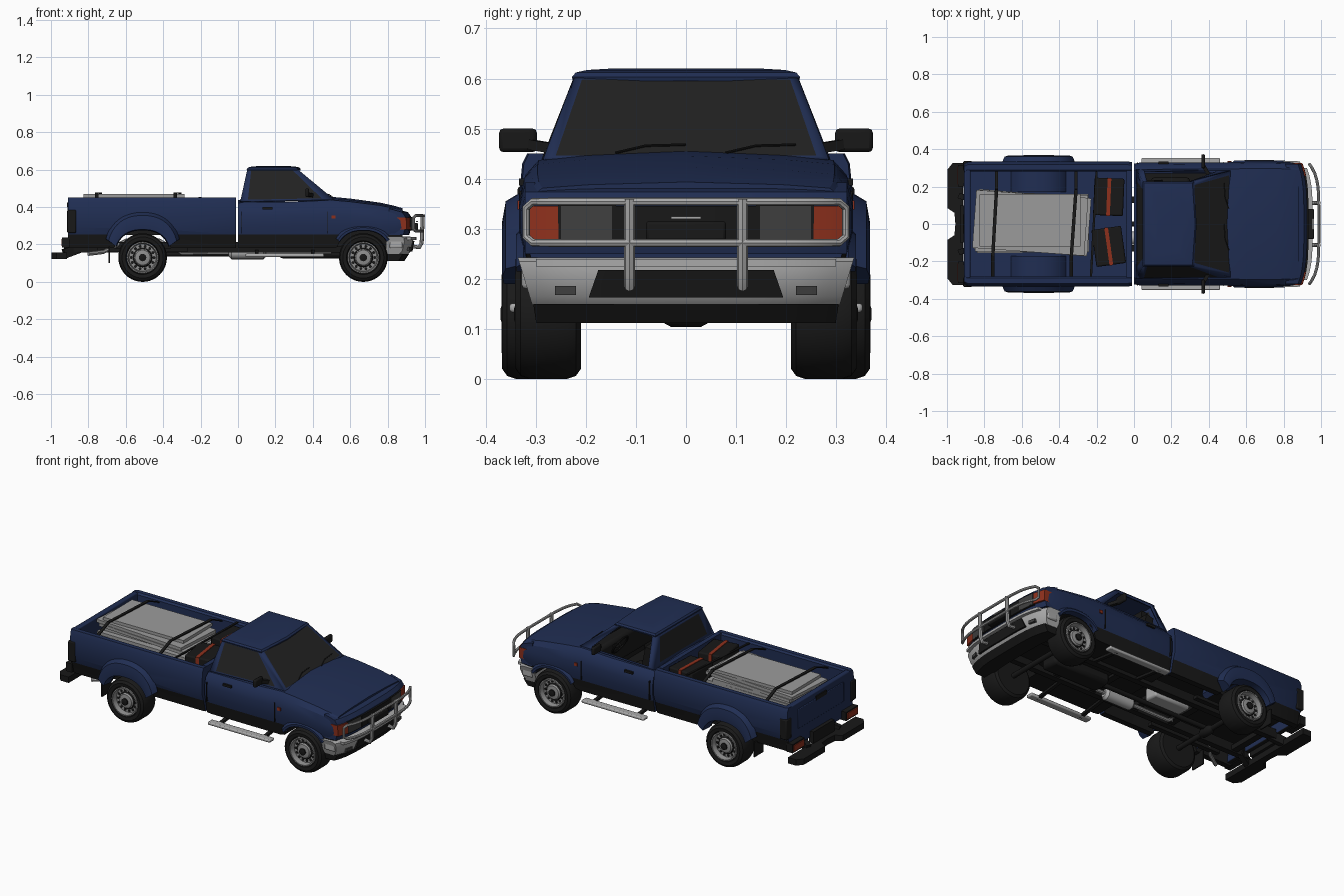
import bpy, bmesh, math
from mathutils import Vector

if "Cube" in bpy.data.objects:
    bpy.data.objects.remove(bpy.data.objects["Cube"])


def material(name, *rgb):
    m = bpy.data.materials.new(name)
    m.diffuse_color = (*rgb, 1)
    m.use_nodes = True
    m.node_tree.nodes["Principled BSDF"].inputs["Base Color"].default_value = m.diffuse_color
    return m


BLUE = material("navy_paint", .0145, .027, .086)
BLACK = material("black_trim", .009, .009, .009)
TYRE = material("tyre_rubber", .010, .010, .010)
GLASS = material("dark_glass", .0155, .0155, .0155)
SILVER = material("silver_metal", .40, .40, .40)
STEEL = material("steel_rim", .27, .27, .27)
BOARD = material("pale_boards", .33, .33, .33)
LENS = material("grey_lens", .05, .05, .05)
RED = material("red_orange", .27, .03, .012)


def make(name, verts, faces, mats, mirror=False, rule=None, bevel=0):
    mats = mats if isinstance(mats, list) else [mats]
    verts, faces = [tuple(v) for v in verts], list(faces)
    if mirror:
        n = len(verts)
        verts += [(x, -y, z) for x, y, z in verts]
        faces += [tuple(i + n for i in reversed(f)) for f in faces]
    me = bpy.data.meshes.new(name)
    me.from_pydata(verts, [], faces)
    bm = bmesh.new()
    bm.from_mesh(me)
    bmesh.ops.recalc_face_normals(bm, faces=bm.faces)
    bm.to_mesh(me)
    bm.free()
    for m in mats:
        me.materials.append(m)
    if rule:
        for p in me.polygons:
            p.material_index = rule(p)
    ob = bpy.data.objects.new(name, me)
    bpy.context.collection.objects.link(ob)
    if bevel:
        b = ob.modifiers.new("bevel", 'BEVEL')
        b.width, b.segments = bevel, 2
    return ob


def loft(name, rings, mats, **kw):
    n = len(rings[0])
    verts = [p for r in rings for p in r]
    faces = [(j * n + i, j * n + (i + 1) % n, (j + 1) * n + (i + 1) % n, (j + 1) * n + i)
             for j in range(len(rings) - 1) for i in range(n)]
    faces += [tuple(range(n))[::-1], tuple(range(len(verts) - n, len(verts)))]
    return make(name, verts, faces, mats, **kw)


def box(name, x0, x1, y0, y1, z0, z1, mats, **kw):
    ring = lambda z: [(x0, y0, z), (x1, y0, z), (x1, y1, z), (x0, y1, z)]
    return loft(name, [ring(z0), ring(z1)], mats, **kw)


def bar(name, p, q, w, h, mats, **kw):
    p, q = Vector(p), Vector(q)
    d = (q - p).normalized()
    s = d.cross(Vector((0, 0, 1)) if abs(d.z) < .9 else Vector((1, 0, 0))).normalized()
    u = s.cross(d)
    ring = lambda c: [c + s * a * w / 2 + u * b * h / 2 for a, b in ((-1, -1), (1, -1), (1, 1), (-1, 1))]
    return loft(name, [ring(p), ring(q)], mats, **kw)


def lathe(name, profile, c, mats, axis='Y', n=32, **kw):
    def pt(r, h, a):
        u, v = r * math.cos(a), r * math.sin(a)
        return (c[0] + u, c[1] + h, c[2] + v) if axis == 'Y' else (c[0] + h, c[1] + u, c[2] + v)
    return loft(name, [[pt(r, h, math.tau * i / n) for i in range(n)] for r, h in profile], mats, **kw)


# Profile in x-z swept across y, curving back towards the sides; taper narrows the lower points
def bowed(name, profile, y0, y1, k, mats, n=14, taper=0, **kw):
    ys = [y0 + (y1 - y0) * i / n for i in range(n + 1)]
    top = max(z for _, z in profile)
    return loft(name, [[(x - k * (abs(y) / .33) ** 4, y * (1 - taper * (top - z)), z) for x, z in profile] for y in ys],
                mats, **kw)


def tube(name, pts, r, mat, closed=False, mirror=False):
    cu = bpy.data.curves.new(name, 'CURVE')
    cu.dimensions, cu.bevel_depth, cu.bevel_resolution, cu.use_fill_caps = '3D', r, 2, True
    for s in ((1, -1) if mirror else (1,)):
        sp = cu.splines.new('POLY')
        sp.points.add(len(pts) - 1)
        for p, (x, y, z) in zip(sp.points, pts):
            p.co = (x, y * s, z, 1)
        sp.use_cyclic_u = closed
    tmp = bpy.data.objects.new(name + "_curve", cu)
    bpy.context.collection.objects.link(tmp)
    me = bpy.data.meshes.new_from_object(tmp.evaluated_get(bpy.context.evaluated_depsgraph_get()))
    bpy.data.objects.remove(tmp)
    me.materials.clear()
    me.materials.append(mat)
    ob = bpy.data.objects.new(name, me)
    bpy.context.collection.objects.link(ob)
    return ob


def cut(ob, cutter):
    m = ob.modifiers.new("cut", 'BOOLEAN')
    m.object, m.operation, m.solver = cutter, 'DIFFERENCE', 'EXACT'
    bpy.context.view_layer.objects.active = ob
    bpy.ops.object.modifier_apply(modifier=m.name)
    bpy.data.objects.remove(cutter)


PAINT = [BLUE, BLACK]
low = lambda p: int(p.center.z < .253)
inner = lambda p: 1
FX, RX, WZ = .67, -.51, .13
mirrored = lambda half: half + [(-y, z) for y, z in reversed(half) if y > 0]

# Lower cab, fenders and hood
rings = []
for x, w, t, zb in ((0, .322, .43, .18), (.03, .328, .435, .18), (.3, .33, .437, .18), (.5, .33, .447, .18),
                    (.6, .333, .438, .2), (.76, .333, .417, .2), (.84, .33, .40, .2), (.88, .322, .388, .2)):
    half = [(.93 * w, zb), (.97 * w, .253)]
    half += [(a * w, .253 + (t - .253) * f) for a, f in ((1, .25), (1, .55), (.97, .8), (.89, .95), (.6, 1), (0, 1.04))]
    rings.append([(x, y, z) for y, z in mirrored(half)])
body = loft("cab_body", rings, PAINT, rule=low)
cut(body, lathe("arch_cutter", [(.152, .19), (.152, .42)], (FX, 0, WZ), PAINT, mirror=True, rule=inner))
cut(body, box("cabin_cutter", .03, .47, -.27, .27, .22, .6, PAINT, rule=inner))
bowed("nose", [(.84, .25), (.915, .25), (.928, .3), (.924, .352), (.908, .373), (.84, .392)], -.322, .322, .035, BLUE)

# Greenhouse panels with inset windows
def panel(name, a, b, c, d, u0, u1, v0, v1, glass=True):
    a, b, c, d = map(Vector, (a, b, c, d))
    P = lambda u, v: (a.lerp(b, u)).lerp(d.lerp(c, u), v)
    verts = [a, b, c, d, P(u0, v0), P(u1, v0), P(u1, v1), P(u0, v1)]
    faces = [(0, 1, 5, 4), (1, 2, 6, 5), (2, 3, 7, 6), (3, 0, 4, 7)] + ([(4, 5, 6, 7)] if glass else [])
    ob = make(name, verts, faces, [BLUE, GLASS], rule=lambda p: int(p.index == 4))
    ob.modifiers.new("thickness", 'SOLIDIFY').thickness = .01


rb, fb, ft, rt = (.012, .292, .43), (.515, .285, .44), (.318, .224, .603), (.05, .224, .603)
neg = lambda p: (p[0], -p[1], p[2])
panel("windshield", neg(fb), fb, ft, neg(ft), .04, .96, .04, .97)
panel("rear_window", neg(rb), rb, rt, neg(rt), .1, .9, .12, .88)
panel("right_window", neg(rb), neg(fb), neg(ft), neg(rt), .08, .88, .05, .95)
panel("left_window", rb, fb, ft, rt, .08, .88, .05, .95, glass=False)
roof = lambda i, z: [(.046 + i, -.228 + i, z), (.32 - i, -.228 + i, z), (.335 - i, 0, z), (.32 - i, .228 - i, z), (.046 + i, .228 - i, z)]
loft("roof", [roof(.002, .595), roof(0, .603), roof(.008, .612), roof(.03, .617), roof(.08, .62)], BLUE)
for y in (-.06, .16):
    tube("wiper", [(.508, y - .08, .452), (.488, y - .02, .466), (.483, y + .06, .468)], .0025, BLACK)

# Cabin interior
box("seat_base", .09, .30, .02, .25, .22, .32, BLACK, mirror=True, bevel=.02)
bar("seat_back", (.13, .135, .3), (.085, .135, .52), .2, .05, BLACK, mirror=True)
bar("head_rest", (.085, .135, .52), (.08, .135, .57), .1, .04, BLACK, mirror=True)
box("dashboard", .39, .47, -.265, .265, .3, .45, BLACK, bevel=.02)
tube("steering_wheel", [(.35 - .03 * math.sin(a), .135 + .06 * math.cos(a), .435 + .052 * math.sin(a))
                        for a in [math.tau * i / 20 for i in range(20)]], .006, BLACK, closed=True)
bar("steering_column", (.35, .135, .435), (.42, .135, .40), .02, .02, BLACK)

# Mirrors, handles, markers, door seams, step bars
box("side_mirror", .36, .38, .298, .373, .453, .5, BLACK, mirror=True, bevel=.008)
bar("mirror_arm", (.40, .262, .46), (.372, .31, .468), .02, .02, BLACK, mirror=True)
box("door_handle", .13, .185, .322, .333, .386, .4, BLACK, mirror=True)
box("side_marker", .5, .52, .322, .336, .338, .356, RED, mirror=True)
for x in (.015, .475):
    box("door_seam", x, x + .004, .31, .332, .26, .375, BLACK, mirror=True)
bar("step_bar", (.04, .33, .142), (.46, .33, .142), .045, .018, SILVER, mirror=True, bevel=.006)
for x in (.1, .4):
    bar("step_bracket", (x, .14, .165), (x, .33, .14), .02, .015, BLACK, mirror=True)

# Cargo bed
half = [(.255, .25), (.265, .18), (.30, .18), (.318, .253), (.331, .29), (.334, .36), (.327, .43), (.317, .45),
        (.29, .45), (.28, .44), (.28, .285)]
ring = half + [(-y, z) for y, z in reversed(half)]
bed = loft("cargo_bed", [[(x, y * s, z) for y, z in ring] for x, s in ((-.908, .97), (-.89, 1), (-.03, 1), (-.012, .99))],
           PAINT, rule=low)
cut(bed, lathe("arch_cutter", [(.16, .2), (.16, .42)], (RX, 0, WZ), PAINT, mirror=True, rule=inner))
box("bed_front_wall", -.04, -.012, -.285, .285, .25, .45, BLUE)
box("tailgate", -.908, -.875, -.29, .29, .19, .45, PAINT, rule=low, bevel=.006)
box("tailgate_panel", -.912, -.9, -.22, .22, .29, .41, BLUE, bevel=.004)
box("tailgate_handle", -.915, -.9, -.05, .05, .4, .425, BLACK)
box("corner_lamp", -.913, -.865, .285, .336, .262, .385, BLACK, mirror=True, bevel=.006)

# Wheel flares and bed wheel wells
def arch(name, cx, steps, mats, n=20, a0=20):
    rings = []
    for i in range(n + 1):
        a = math.radians(a0 + (180 - 2 * a0) * i / n)
        c, s = math.cos(a), math.sin(a)
        rings.append([(cx + rx * math.copysign(abs(c) ** .85, c), y, WZ + rz * s ** .85) for rx, rz, y in steps])
    loft(name, rings, mats, mirror=True)


arch("rear_flare", RX, [(.145, .145, .3), (.15, .15, .364), (.17, .185, .367), (.192, .225, .36), (.208, .246, .325)], BLUE)
arch("front_flare", FX, [(.143, .143, .3), (.146, .146, .338), (.156, .16, .339), (.168, .174, .325)], BLUE, a0=32)
arch("wheel_well", RX, [(.16, .16, .17), (.16, .16, .3), (.185, .225, .3), (.185, .225, .17)], BLUE)
box("mud_flap", -.692, -.685, .24, .33, .1, .19, BLACK, mirror=True)

# Wheels
for tag, cx, y0, w in (("front", FX, .21, .13), ("rear", RX, .235, .132)):
    c = (cx, y0, WZ)
    lathe(tag + "_tyre", [(.08, 0), (.11, 0), (.124, .01), (.13, .028), (.13, w - .028), (.124, w - .01), (.11, w),
                          (.09, w - .003), (.083, w - .05)], c, TYRE, n=40, mirror=True)
    lathe(tag + "_rim", [(.084, w - .04), (.085, w), (.078, w + .001), (.072, w - .028), (.05, w - .028),
                         (.04, w - .012), (.022, w - .008)], c, STEEL, mirror=True)
    lathe(tag + "_rim_groove", [(.052, w - .032), (.052, w - .026), (.046, w - .019), (.04, w - .03)], c, BLACK, mirror=True)
    lathe(tag + "_hub", [(.02, w - .02), (.02, w), (.012, w + .003)], c, BLACK, n=16, mirror=True)
    for i in range(14):
        a = math.tau * i / 14
        lathe(tag + "_rim_hole", [(.008, w - .03), (.008, w - .026)],
              (cx + .061 * math.cos(a), y0, WZ + .061 * math.sin(a)), BLACK, n=10, mirror=True)
    lathe(tag + "_axle", [(.015, -.25), (.015, .25)], (cx, 0, WZ), BLACK, n=12)

# Front face, bumper and guard
rect = lambda x0, x1, z0, z1: [(x0, z0), (x1, z0), (x1, z1), (x0, z1)]
bowed("grille", rect(.9, .934, .275, .345), -.14, .14, .035, BLACK)
bowed("head_lamp", rect(.9, .933, .28, .345), .148, .25, .035, LENS, n=4, mirror=True)
bowed("lamp_divider", rect(.9, .932, .275, .348), .14, .256, .035, BLACK, n=4, mirror=True)
bowed("turn_lamp", [(.87, .28), (.934, .28), (.932, .345), (.87, .345)], .256, .325, .035, RED, n=4, taper=.1, mirror=True)
bowed("front_bumper", [(.84, .15), (.91, .148), (.926, .165), (.938, .215), (.935, .235), (.92, .243), (.84, .243)],
      -.336, .336, .045, SILVER, n=20, taper=.9)
box("bumper_wing", .81, .88, .295, .328, .18, .24, SILVER, mirror=True, bevel=.008)
bowed("bumper_intake", [(.9, .163), (.933, .163), (.943, .218), (.9, .218)], -.175, .175, .045, BLACK, taper=-2)
bowed("fog_lamp", rect(.9, .936, .168, .186), .22, .262, .045, LENS, n=3, mirror=True)
bowed("front_valance", [(.8, .112), (.89, .112), (.915, .15), (.8, .15)], -.305, .305, .045, BLACK, taper=.5)
box("winch", .92, .962, -.08, .08, .276, .315, BLACK, bevel=.006)
bar("winch_plate", (.958, -.03, .322), (.958, .03, .322), .01, .005, SILVER)
gx = lambda y: .988 - .05 * (abs(y) / .32) ** 5
ys = [-.305 + .61 * i / 18 for i in range(19)]
tube("guard_loop", [(gx(y), y, .354) for y in ys] + [(gx(.32), .319, .342), (gx(.32), .319, .284)]
     + [(gx(y), y, .272) for y in reversed(ys)] + [(gx(.32), -.319, .284), (gx(.32), -.319, .342)], .008, SILVER, closed=True)
tube("guard_post", [(.93, .113, .19), (.97, .113, .185), (.982, .113, .21), (.988, .113, .36)], .011, SILVER, mirror=True)
bowed("guard_lower_bar", rect(.93, .955, .225, .24), -.3, .3, .045, SILVER)

# Rear step bumper and lamps
plate = [(-.915, 0, 0), (-.955, 0, 0), (-.96, .06, 0), (-.998, .085, 0), (-.998, .29, 0), (-.97, .325, 0), (-.915, .325, 0)]
loft("rear_bumper", [[(x, y, z) for x, y, _ in plate] for z in (.122, .158)], BLACK, mirror=True)
box("rear_lamp_housing", -.94, -.9, .2, .315, .185, .238, BLACK, mirror=True)
box("rear_lamp", -.945, -.935, .21, .308, .193, .23, RED, mirror=True)
bar("bumper_bracket", (-.93, .15, .15), (-.85, .12, .18), .03, .05, BLACK, mirror=True)
box("licence_holder", -.93, -.9, -.1, .1, .16, .23, BLACK)

# Stacked boards with straps
for i in range(9):
    dx, dy, tilt = .012 * math.sin(i * 2.3), .01 * math.sin(i * 4.1), .05 * math.sin(i * 1.7) - .04
    L = .3 - (.03 if i % 3 == 2 else 0)
    c = Vector((-.55 + dx, .01 + dy, .297 + i * .0205))
    d = Vector((math.cos(tilt), math.sin(tilt), 0)) * L
    bar("board_sheet", c - d, c + d, .31 - (.03 if i % 3 == 2 else 0), .018, BOARD)
for xa, xb in ((-.755, -.735), (-.335, -.31)):
    path = [(xa, -.285, .43), (xa, -.17, .476), (xb, .185, .476), (xb, .285, .43)]
    for p, q in zip(path, path[1:]):
        bar("cargo_strap", p, q, .018, .006, BLACK)

# Tool cases with coloured bands
for y, t in ((.145, .04), (-.12, -.14)):
    d = Vector((math.sin(t), math.cos(t), 0))
    c = Vector((-.135, y, .365))
    bar("tool_case", c - d * .1, c + d * .1, .16, .165, BLACK, bevel=.008)
    bar("case_band", c - d * .102, c + d * .102, .02, .172, RED)
bar("case_strap", (-.23, -.28, .44), (-.2, .28, .452), .012, .006, BLACK)

# Chassis
bar("frame_rail", (-.9, .13, .185), (.85, .13, .185), .035, .055, BLACK, mirror=True)
for x in (-.8, -.35, -.1, .2, .45, .8):
    bar("cross_member", (x, -.14, .18), (x, .14, .18), .04, .03, BLACK)
bar("leaf_spring", (-.75, .19, .17), (-.27, .19, .17), .03, .02, BLACK, mirror=True)
lathe("differential", [(.015, -.05), (.026, -.03), (.026, .03), (.015, .05)], (RX, 0, WZ), BLACK, n=16)
lathe("drive_shaft", [(.014, -.5), (.014, .25)], (0, 0, .15), BLACK, axis='X', n=12)
box("gearbox", .22, .6, -.06, .06, .125, .22, BLACK, bevel=.02)
lathe("muffler", [(.02, -.1), (.034, -.085), (.034, .085), (.02, .1)], (.05, -.075, .155), SILVER, axis='X', n=16)
tube("exhaust_pipe", [(.5, -.075, .16), (-.3, -.075, .155), (-.42, -.09, .22), (-.6, -.1, .22), (-.72, -.22, .16), (-.8, -.27, .15)],
     .011, SILVER)
box("fuel_tank", -.3, -.06, .02, .11, .14, .22, SILVER, bevel=.012)

# Smooth curved parts, keep edges crisp
bpy.ops.object.select_all(action='DESELECT')
for ob in bpy.context.scene.objects:
    ob.select_set(True)
    bpy.context.view_layer.objects.active = ob
bpy.ops.object.shade_smooth_by_angle(angle=math.radians(32))
